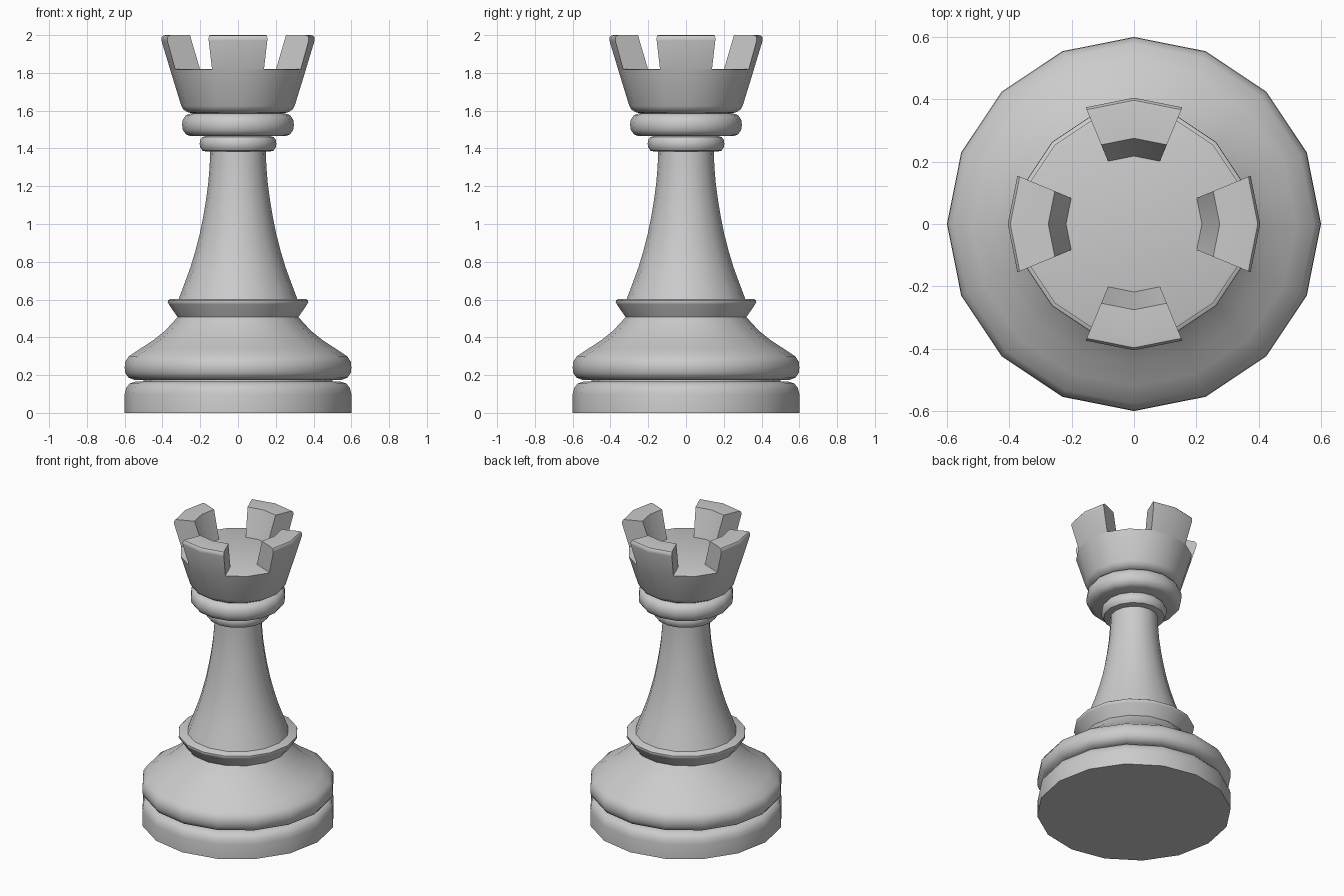
import bpy, bmesh
from math import cos, sin, pi, radians

if "Cube" in bpy.data.objects:
    bpy.data.objects.remove(bpy.data.objects["Cube"])

SIDES = 16
STEP = 2 * pi / SIDES


def finish(name, bm):
    bmesh.ops.recalc_face_normals(bm, faces=bm.faces)
    mesh = bpy.data.meshes.new(name)
    bm.to_mesh(mesh)
    bm.free()
    obj = bpy.data.objects.new(name, mesh)
    bpy.context.collection.objects.link(obj)
    bpy.ops.object.select_all(action='DESELECT')
    obj.select_set(True)
    bpy.context.view_layer.objects.active = obj
    bpy.ops.object.shade_smooth_by_angle(angle=radians(40))
    return obj


def ring(bm, points, angle):
    return [bm.verts.new((r * cos(angle), r * sin(angle), z)) for r, z in points]


def lathe(name, points):
    """Full turn of an open (radius, z) profile, capped at both ends."""
    bm = bmesh.new()
    cols = [ring(bm, points, i * STEP) for i in range(SIDES)]
    for i in range(SIDES):
        a, b = cols[i], cols[(i + 1) % SIDES]
        for j in range(len(points) - 1):
            bm.faces.new((a[j], b[j], b[j + 1], a[j + 1]))
    bm.faces.new([c[0] for c in cols])
    bm.faces.new([c[-1] for c in cols])
    return finish(name, bm)


def wedge(name, points, centre):
    """Two-segment turn of a closed (radius, z) section, capped at its sides."""
    bm = bmesh.new()
    cols = [ring(bm, points, centre + k * STEP) for k in (-1, 0, 1)]
    n = len(points)
    for a, b in zip(cols, cols[1:]):
        for j in range(n):
            k = (j + 1) % n
            bm.faces.new((a[j], b[j], b[k], a[k]))
    bm.faces.new(cols[0])
    bm.faces.new(cols[-1])
    return finish(name, bm)


# Foot disc and bell-shaped base, with the narrow groove between them
lathe("base", [(0.6, 0), (0.6, 0.1), (0.592, 0.132), (0.573, 0.156), (0.545, 0.165),
               (0.5, 0.167), (0.5, 0.173), (0.55, 0.175), (0.58, 0.187), (0.597, 0.212),
               (0.6, 0.24), (0.598, 0.27), (0.578, 0.3), (0.52, 0.338),
               (0.45, 0.384), (0.39, 0.432), (0.35, 0.473), (0.32, 0.508)])

# Flared collar
lathe("lower_collar", [(0.32, 0.507), (0.366, 0.575), (0.372, 0.585), (0.371, 0.596), (0.362, 0.602)])

# Tapered stem
lathe("stem", [(0.315, 0.6), (0.285, 0.68), (0.252, 0.77), (0.225, 0.86), (0.202, 0.95),
               (0.184, 1.04), (0.169, 1.13), (0.157, 1.22), (0.15, 1.31), (0.147, 1.39)])

# Two rounded neck rings
lathe("small_neck_ring", [(0.17, 1.384), (0.188, 1.388), (0.2, 1.405), (0.203, 1.425),
                          (0.2, 1.445), (0.188, 1.461), (0.17, 1.465)])
lathe("large_neck_ring", [(0.25, 1.465), (0.275, 1.474), (0.292, 1.497), (0.296, 1.525),
                          (0.292, 1.553), (0.275, 1.577), (0.25, 1.585)])

# Turret body with a flat floor
lathe("turret", [(0.235, 1.585), (0.265, 1.591), (0.288, 1.605), (0.3, 1.625),
                 (0.359, 1.817), (0.35, 1.82)])

# Four battlements
section = [(0.359, 1.817), (0.405, 1.97), (0.405, 1.987), (0.397, 1.998), (0.38, 2.0),
           (0.275, 2.0), (0.217, 1.817)]
for i in range(4):
    wedge(f"battlement_{i + 1}", section, i * pi / 2)
